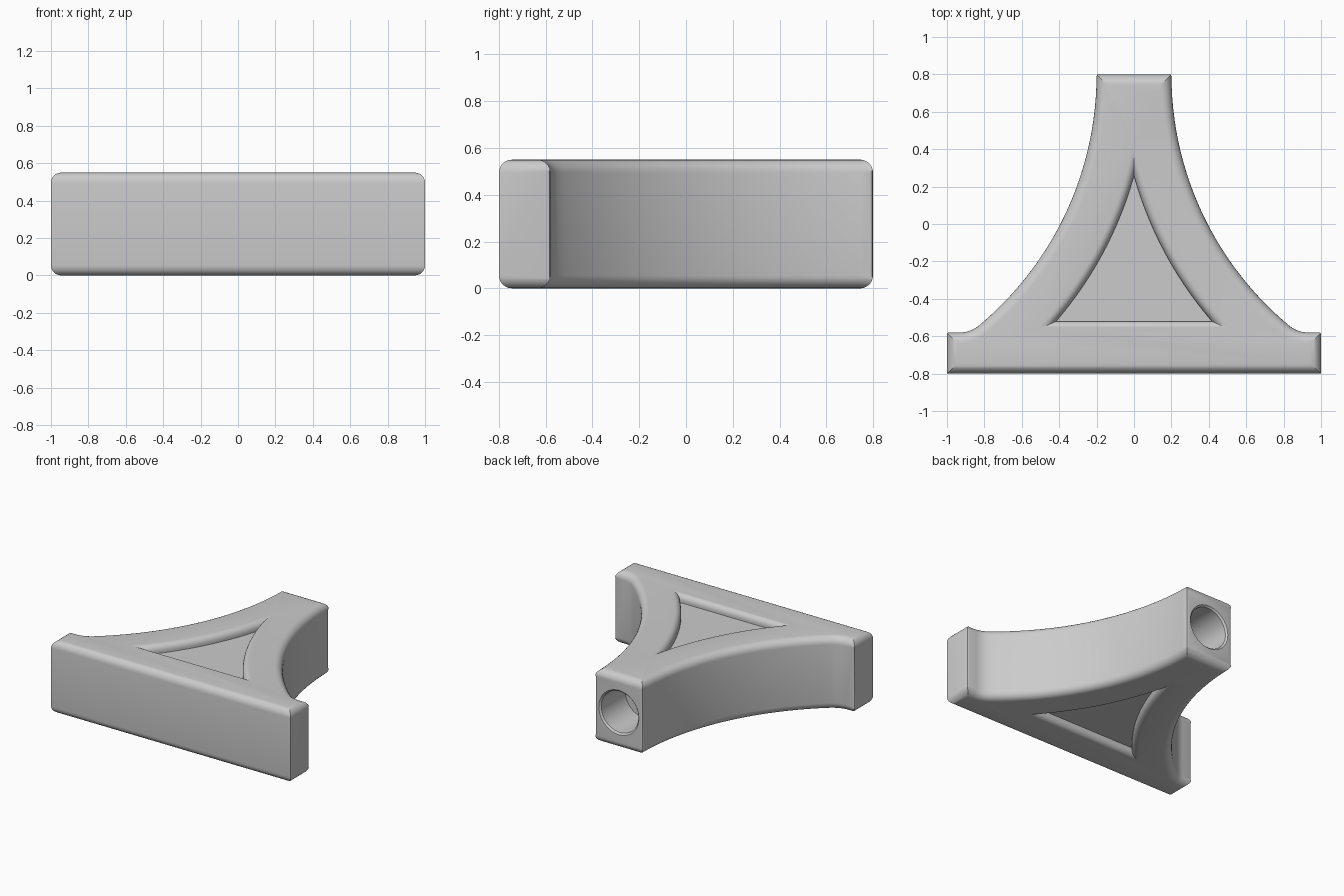
import bpy
import bmesh
import math

if "Cube" in bpy.data.objects:
    bpy.data.objects.remove(bpy.data.objects["Cube"], do_unlink=True)

HEIGHT = 0.55
BACK = 0.8                 # y of the nose end, also the arc centre height
ARC_R = 1.748              # radius of the concave flanks
ARC_X = 0.2 + ARC_R        # x of the flank arc centre
POCKET_R = 2.022           # concentric radius of the pocket floor edge
POCKET_DEPTH = 0.06
ROUND = 0.055

grey = bpy.data.materials.new("plain grey")
grey.use_nodes = True
colour = (0.6, 0.6, 0.6, 1)
grey.diffuse_color = colour
grey.node_tree.nodes["Principled BSDF"].inputs["Base Color"].default_value = colour


def arc(radius, a0, a1, steps):
    """Points of a right-hand flank arc, in the xy plane."""
    angles = [a0 + (a1 - a0) * i / steps for i in range(steps + 1)]
    return [(ARC_X - radius * math.cos(a), BACK - radius * math.sin(a)) for a in angles]


def loft(name, rings):
    """Closed solid through a stack of equal-sized point rings."""
    bm = bmesh.new()
    loops = [[bm.verts.new(p) for p in ring] for ring in rings]
    n = len(loops[0])
    for low, high in zip(loops, loops[1:]):
        for i in range(n):
            j = (i + 1) % n
            bm.faces.new((low[i], low[j], high[j], high[i]))
    bm.faces.new(loops[0][::-1])
    bm.faces.new(loops[-1])
    bmesh.ops.recalc_face_normals(bm, faces=bm.faces)
    mesh = bpy.data.meshes.new(name)
    bm.to_mesh(mesh)
    bm.free()
    obj = bpy.data.objects.new(name, mesh)
    mesh.materials.append(grey)
    bpy.context.collection.objects.link(obj)
    return obj


def pocket_ring(grow, z):
    """Three-sided pocket outline, enlarged by grow."""
    r = POCKET_R - grow
    apex = math.asin(math.sqrt(r * r - ARC_X * ARC_X) / r)
    corner = math.asin((BACK + 0.52 + grow) / r)
    side = arc(r, corner, apex, 28)
    side[-1] = (0, side[-1][1])
    outline = side + [(-x, y) for x, y in side[-2::-1]]
    return [(x, y, z) for x, y in outline]


def hole_ring(radius, y, steps=48):
    turns = [2 * math.pi * i / steps for i in range(steps)]
    return [(radius * math.cos(t), y, HEIGHT / 2 + radius * math.sin(t)) for t in turns]


# Body: wide bar flowing through curved flanks into a narrow nose
half = [(1, -0.8), (1, -0.58), (0.92, -0.58), (0.895, -0.576), (0.868, -0.567)]
half += arc(ARC_R, math.asin(1.35 / ARC_R), 0, 32)
outline = half + [(-x, y) for x, y in half[::-1]]
body = loft("tripod_body", [[(x, y, z) for x, y in outline] for z in (0, HEIGHT)])

# Rounded top and bottom edges, then slim chamfers on the rear upright corners
bm = bmesh.new()
bm.from_mesh(body.data)
rims = [e for e in bm.edges if abs(e.verts[0].co.z - e.verts[1].co.z) < 0.001]
bmesh.ops.bevel(bm, geom=rims, offset=ROUND, segments=6, profile=0.5, affect='EDGES')


def rear_corner(edge):
    a, b = (v.co for v in edge.verts)
    if abs(a.z - b.z) < 0.3:
        return False
    nose = a.y > BACK - 0.01
    bar = abs(a.x) > 0.99 and a.y > -0.7
    return nose or bar


uprights = [e for e in bm.edges if rear_corner(e)]
bmesh.ops.bevel(bm, geom=uprights, offset=0.015, segments=2, profile=0.5, affect='EDGES')
bm.to_mesh(body.data)
bm.free()

# Pocket cutters with a flared, rounded mouth, for top and bottom
cutters = []
for name, surface, out in (("top_pocket", HEIGHT, 1), ("bottom_pocket", 0, -1)):
    rings = [pocket_ring(0, surface - out * POCKET_DEPTH)]
    for i in range(7):
        a = math.pi / 2 * i / 6
        rings.append(pocket_ring(0.042 * (1 - math.cos(a)),
                                 surface - out * 0.045 * (1 - math.sin(a))))
    rings.append(pocket_ring(0.042, surface + out * 0.05))
    cutters.append(loft(name, rings))

# Blind round socket in the nose, with a small chamfer
cutters.append(loft("nose_socket", [hole_ring(0.155, BACK - 0.3), hole_ring(0.155, BACK - 0.012),
                                    hole_ring(0.167, BACK), hole_ring(0.167, BACK + 0.05)]))

bpy.ops.object.select_all(action='DESELECT')
bpy.context.view_layer.objects.active = body
body.select_set(True)
for cutter in cutters:
    cutter.hide_render = True
    mod = body.modifiers.new(cutter.name, 'BOOLEAN')
    mod.operation = 'DIFFERENCE'
    mod.solver = 'EXACT'
    mod.object = cutter
    bpy.ops.object.modifier_apply(modifier=mod.name)
    bpy.data.objects.remove(cutter, do_unlink=True)

bpy.ops.object.shade_smooth_by_angle(angle=math.radians(30))
